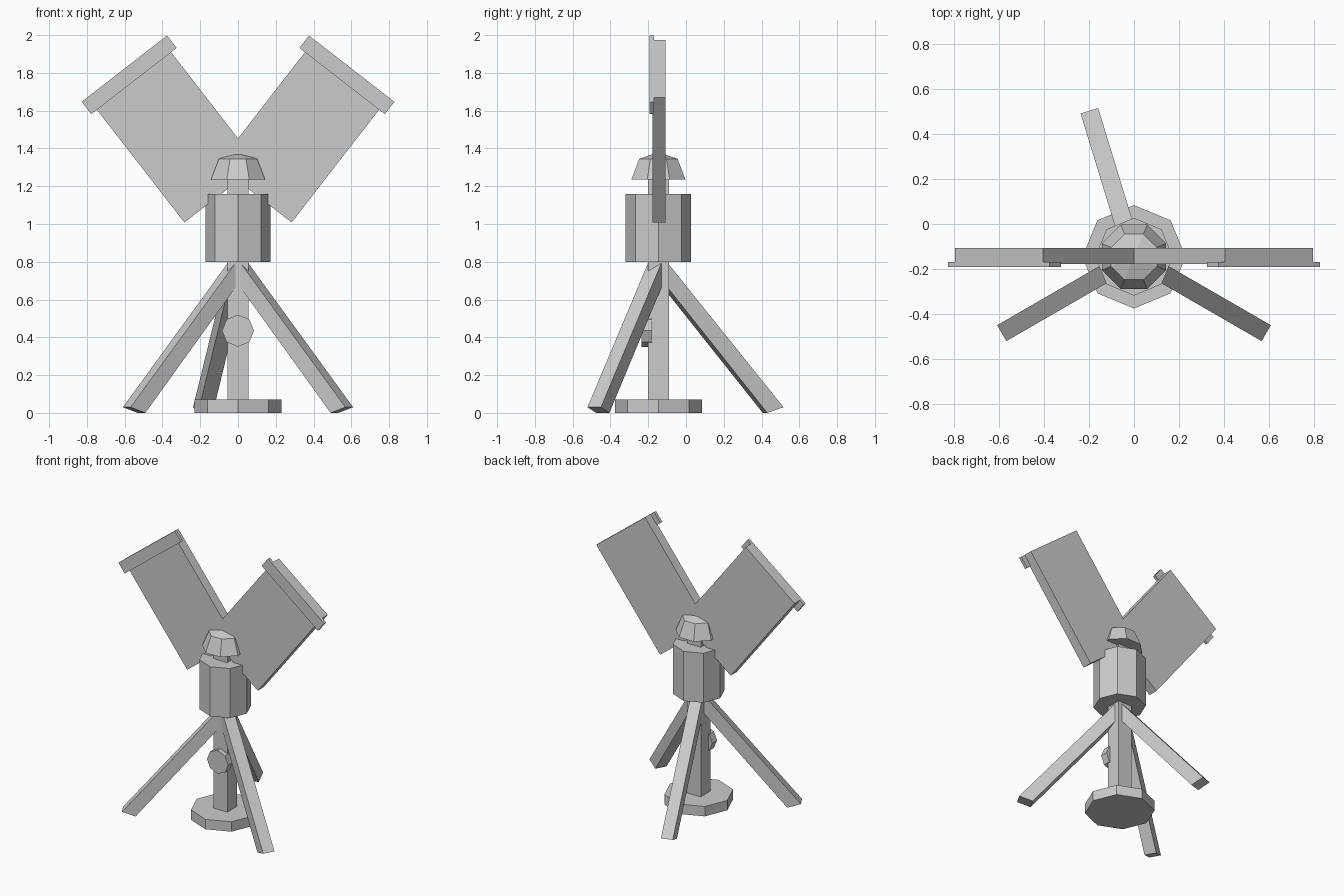
import bpy, bmesh
from math import radians, cos, sin, pi
from mathutils import Vector

if "Cube" in bpy.data.objects:
    bpy.data.objects.remove(bpy.data.objects["Cube"], do_unlink=True)

grey = bpy.data.materials.new("plain_grey")
grey.use_nodes = True
GREY = (0.6, 0.6, 0.6, 1)
grey.diffuse_color = GREY
grey.node_tree.nodes["Principled BSDF"].inputs["Base Color"].default_value = GREY

CY = -0.146  # y of the mast axis


def finish(name, bm):
    bmesh.ops.recalc_face_normals(bm, faces=bm.faces)
    mesh = bpy.data.meshes.new(name)
    bm.to_mesh(mesh)
    bm.free()
    mesh.materials.append(grey)
    obj = bpy.data.objects.new(name, mesh)
    bpy.context.collection.objects.link(obj)
    return obj


def loft(name, rings):
    """Skin a closed solid through rings of points; a one-point ring is a tip."""
    bm = bmesh.new()
    loops = [[bm.verts.new(p) for p in ring] for ring in rings]
    for a, b in zip(loops, loops[1:]):
        n = len(a)
        for i in range(n):
            j = (i + 1) % n
            bm.faces.new((a[i], a[j], b[0]) if len(b) == 1 else (a[i], a[j], b[j], b[i]))
    for end in (loops[0], loops[-1]):
        if len(end) > 2:
            bm.faces.new(end)
    return finish(name, bm)


def turned(name, sides, profile, turn=0.0):
    """Upright faceted solid on the mast axis from (radius, z) pairs."""
    rings = []
    for r, z in profile:
        count = sides if r else 1
        angles = [turn + 2 * pi * i / sides for i in range(count)]
        rings.append([(r * cos(a), CY + r * sin(a), z) for a in angles])
    return loft(name, rings)


def slab(name, corner, along, across, y0, y1):
    """Flat board in the xz plane, from one corner and two edge vectors."""
    outline = [corner, corner + along, corner + along + across, corner + across]
    return loft(name, [[(p.x, y, p.y) for p in outline] for y in (y0, y1)])


# Central column
turned("base_plate", 8, [(0.23, 0), (0.23, 0.072)])
turned("mast", 4, [(0.078, 0.05), (0.078, 1.26)], pi / 4)
turned("body_drum", 8, [(0.173, 0.8), (0.173, 1.16)])
turned("cap", 8, [(0.155, 1.235), (0.11, 1.345), (0, 1.38)], pi / 8)

# Round knob on the front of the mast
loft("knob", [[(0.085 * cos(i * pi / 4), y, 0.435 + 0.085 * sin(i * pi / 4)) for i in range(8)]
              for y in (-0.235, -0.18)])

# Splayed tripod legs, each with a slanted foot
for name, degrees in (("left_leg", -30), ("right_leg", 210), ("rear_leg", 107)):
    a = radians(degrees)
    out, side = Vector((cos(a), sin(a), 0)), Vector((-sin(a), cos(a), 0)) * 0.041
    rings = []
    for (r0, z0), (r1, z1) in (((0.59, 0), (0.68, 0.03)), ((0, 0.71), (0, 0.84))):
        inner = out * r0 + Vector((0, CY, z0))
        outer = out * r1 + Vector((0, CY, z1))
        rings.append([inner - side, inner + side, outer + side, outer - side])
    loft(name, rings)

# Pair of raised panels with an edge strip across each outer end
for name, s in (("left", 1), ("right", -1)):
    along, across = Vector((s * 0.613, 0.79)), Vector((s * 0.79, -0.613))
    tip = Vector((s * 0.405, 1.975))
    slab(name + "_panel", tip, along * -0.838, across * 0.497, -0.178, -0.108)
    slab(name + "_end_strip", tip - across * 0.037, along * -0.083, across * 0.572, -0.192, -0.17)
